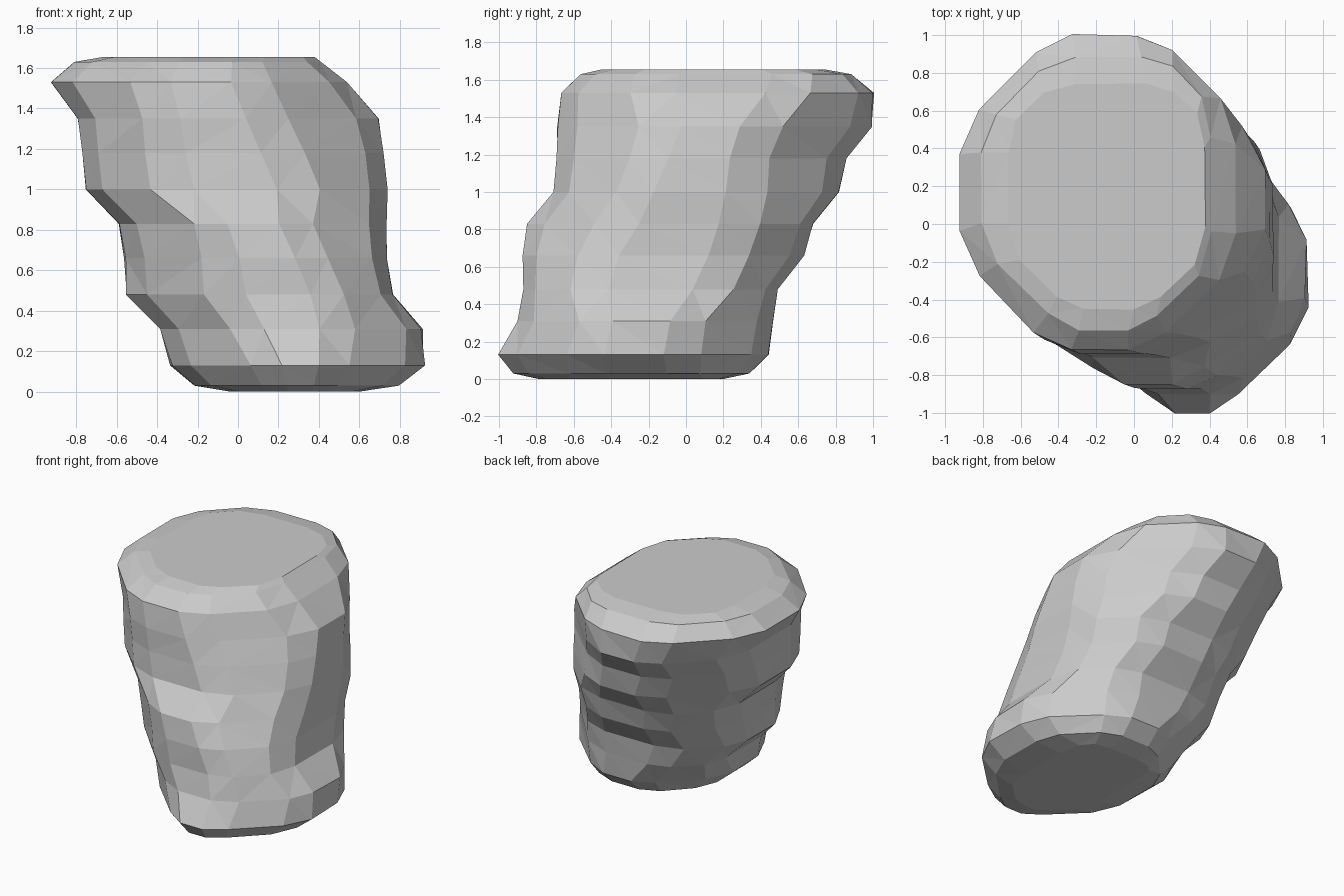
import bpy, bmesh, random

random.seed(4)

# Leaning boulder, one row per layer. After z, the reach of the outline in
# eight directions: right, back right, back, back left, left, front left,
# front, front right (diagonal values are sums of the two axis distances)
LAYERS = [
    (0.00, 0.60, 0.66, 0.20, 0.15, 0.04, 0.58, 0.78, 1.18),
    (0.03, 0.79, 0.80, 0.34, 0.26, 0.21, 0.73, 0.92, 1.34),
    (0.13, 0.92, 0.91, 0.44, 0.36, 0.33, 0.84, 1.00, 1.46),
    (0.31, 0.91, 0.93, 0.47, 0.58, 0.38, 0.86, 0.90, 1.40),
    (0.48, 0.77, 0.96, 0.49, 0.71, 0.55, 0.94, 0.87, 1.33),
    (0.66, 0.73, 1.00, 0.63, 0.82, 0.56, 0.96, 0.87, 1.24),
    (0.83, 0.735, 1.06, 0.68, 0.94, 0.59, 0.98, 0.85, 1.13),
    (1.00, 0.735, 1.07, 0.82, 1.06, 0.75, 1.06, 0.71, 1.03),
    (1.18, 0.72, 1.06, 0.86, 1.19, 0.77, 1.07, 0.69, 0.93),
    (1.35, 0.69, 1.09, 0.99, 1.33, 0.79, 1.08, 0.69, 0.83),
    (1.53, 0.54, 1.12, 1.00, 1.43, 0.92, 1.10, 0.67, 0.74),
    (1.63, 0.41, 1.04, 0.88, 1.31, 0.81, 0.93, 0.56, 0.61),
    (1.655, 0.38, 0.92, 0.74, 1.17, 0.67, 0.80, 0.45, 0.53),
]
DIRS = [(1, 0), (1, 1), (0, 1), (-1, 1), (-1, 0), (-1, -1), (0, -1), (1, -1)]


def ring(bm, z, *reach):
    """Octagon touching all eight reaches, with its corners cut off."""
    corners = []
    for i in range(8):
        (a, b), (c, d) = DIRS[i], DIRS[(i + 1) % 8]
        p, q = reach[i], reach[(i + 1) % 8]
        det = a * d - b * c
        corners.append(((p * d - q * b) / det, (a * q - c * p) / det))
    verts = []
    for i in range(8):
        (x0, y0), (x1, y1) = corners[i - 1], corners[i]
        for t in (0.2, 0.8):
            verts.append(bm.verts.new((x0 + (x1 - x0) * t + random.uniform(-.006, .006),
                                       y0 + (y1 - y0) * t + random.uniform(-.006, .006), z)))
    return verts


bm = bmesh.new()
rings = [ring(bm, *row) for row in LAYERS]

# Side bands
n = len(rings[0])
for low, high in zip(rings, rings[1:]):
    for i in range(n):
        j = (i + 1) % n
        bm.faces.new((low[i], low[j], high[j], high[i]))

# Flat underside and top, then flat triangles all over
bm.faces.new(list(reversed(rings[0])))
bm.faces.new(rings[-1])
bmesh.ops.triangulate(bm, faces=bm.faces[:], quad_method='SHORT_EDGE')
bmesh.ops.recalc_face_normals(bm, faces=bm.faces)

mesh = bpy.data.meshes.new("leaning_boulder")
bm.to_mesh(mesh)
bm.free()
boulder = bpy.data.objects.new("leaning_boulder", mesh)
bpy.context.collection.objects.link(boulder)
